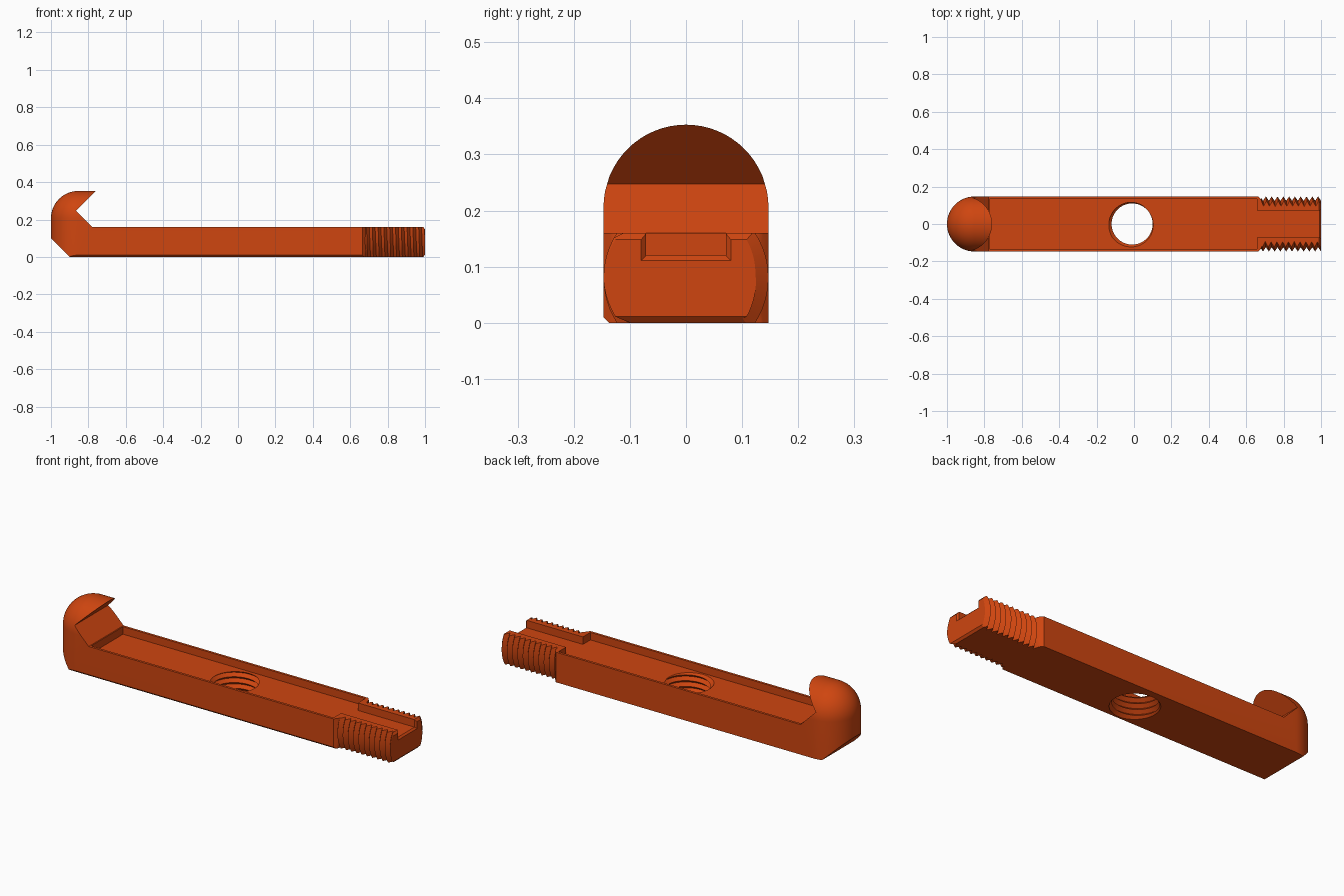
import bpy, bmesh
from math import sin, cos, pi
from mathutils import Matrix, Vector

if "Cube" in bpy.data.objects:
    bpy.data.objects.remove(bpy.data.objects["Cube"], do_unlink=True)

RADIUS = 0.147      # half width of the bar and radius of the dome
HEIGHT = 0.16       # bar thickness
DOME_X, DOME_Z = -0.853, 0.206

orange = bpy.data.materials.new("burnt_orange")
orange.use_nodes = True
orange.diffuse_color = (0.62, 0.06, 0.005, 1)
orange.node_tree.nodes["Principled BSDF"].inputs["Base Color"].default_value = (0.62, 0.06, 0.005, 1)


def make_object(name, bm, matrix=Matrix()):
    bmesh.ops.transform(bm, matrix=matrix, verts=bm.verts)
    bmesh.ops.recalc_face_normals(bm, faces=bm.faces)
    mesh = bpy.data.meshes.new(name)
    bm.to_mesh(mesh)
    bm.free()
    mesh.materials.append(orange)
    obj = bpy.data.objects.new(name, mesh)
    bpy.context.collection.objects.link(obj)
    return obj


def box(name, low, high):
    bm = bmesh.new()
    low, high = Vector(low), Vector(high)
    bmesh.ops.create_cube(bm, size=1)
    return make_object(name, bm, Matrix.Translation((low + high) / 2) @ Matrix.Diagonal((*(high - low), 1)))


def prism(name, points, half_width):
    """Side profile in x and z, extruded along y."""
    bm = bmesh.new()
    face = bm.faces.new([bm.verts.new((x, -half_width, z)) for x, z in points])
    made = bmesh.ops.extrude_face_region(bm, geom=[face])["geom"]
    bmesh.ops.translate(bm, vec=(0, 2 * half_width, 0),
                        verts=[v for v in made if isinstance(v, bmesh.types.BMVert)])
    return make_object(name, bm)


def hull(name, points):
    bm = bmesh.new()
    for p in points:
        bm.verts.new(p)
    bmesh.ops.remove_doubles(bm, verts=bm.verts, dist=0.0005)
    bmesh.ops.convex_hull(bm, input=bm.verts)
    bmesh.ops.delete(bm, geom=[v for v in bm.verts if not v.link_faces], context='VERTS')
    bmesh.ops.dissolve_limit(bm, angle_limit=0.002, verts=bm.verts, edges=bm.edges)
    return make_object(name, bm)


def threaded_rod(name, root, crest, pitch, turns, matrix, sides=64):
    """Closed rod along local z with a helical V thread."""
    bm = bmesh.new()
    rows = []
    for i in range(2 * turns + 1):
        r = crest if i % 2 else root
        rows.append([bm.verts.new((r * cos(2 * pi * j / sides), r * sin(2 * pi * j / sides),
                                   pitch * (i / 2 + j / sides))) for j in range(sides)])
    # Each row runs on into the row two further up
    for i in range(2 * turns - 2):
        a = rows[i] + [rows[i + 2][0]]
        b = rows[i + 1] + [rows[i + 3][0]]
        for j in range(sides):
            bm.faces.new((a[j], a[j + 1], b[j + 1], b[j]))
    # Fan caps on the open helical ends
    n = 2 * turns - 2
    for i, z in ((0, -pitch), (n, pitch * (turns + 2))):
        centre = bm.verts.new((0, 0, z))
        loop = rows[i] + [rows[i + 2][0], rows[i + 1][0]]
        for k in range(len(loop)):
            bm.faces.new((centre, loop[k], loop[(k + 1) % len(loop)]))
    bmesh.ops.delete(bm, geom=[v for v in bm.verts if not v.link_faces], context='VERTS')
    return make_object(name, bm, matrix)


def boolean(target, tool, operation):
    mod = target.modifiers.new(operation, 'BOOLEAN')
    mod.operation, mod.object, mod.solver = operation, tool, 'EXACT'
    bpy.context.view_layer.objects.active = target
    bpy.ops.object.modifier_apply(modifier=mod.name)
    bpy.data.objects.remove(tool, do_unlink=True)


# Outer envelope: domed round end, arched section, tapered shoulder
steps = 16
shell = []
for i in range(steps + 1):
    lat = pi / 2 * i / steps
    r, z = RADIUS * cos(lat), DOME_Z + RADIUS * sin(lat)
    for j in range(2 * steps + 1):
        lon = pi / 2 + pi * j / (2 * steps)
        shell.append((DOME_X + r * cos(lon), r * sin(lon), z))
        if i == 0:
            shell.append((DOME_X + r * cos(lon), r * sin(lon), -0.05))
    shell += [(0.665, r, z), (0.665, -r, z)]
shell += [(0.665, s * RADIUS, -0.05) for s in (-1, 1)]
for j in range(4 * steps):
    a = 2 * pi * j / (4 * steps)
    shell.append((0.69, 0.122 * cos(a), HEIGHT / 2 + 0.122 * sin(a)))
bar = hull("hooked_bar", shell)

# Side silhouette with the hook notch and sloped heel
silhouette = [(-0.9, 0), (0.72, 0), (0.72, HEIGHT), (-0.778, HEIGHT), (-0.865, 0.247),
              (-0.66, 0.452), (-1.1, 0.452), (-1.1, 0.2)]
boolean(bar, prism("silhouette_cutter", silhouette, 0.3), 'INTERSECT')

# Bevel along the front lower edge
bevel = box("edge_cutter", (-1.2, -0.05, -0.05), (0.68, 0.05, 0.05))
bevel.rotation_euler.x = pi / 4
bevel.location = (0, -RADIUS - 0.03, -0.03)
bevel.location.y += 0.005 - 0.05 * 2 ** 0.5 / 2 + 0.03
bevel.location.z += 0.005 - 0.05 * 2 ** 0.5 / 2 + 0.03
bpy.context.view_layer.update()
boolean(bar, bevel, 'DIFFERENCE')

# Flattened threaded end
along_x = Matrix.Translation((0.62, 0, HEIGHT / 2)) @ Matrix.Rotation(pi / 2, 4, 'Y')
thread = threaded_rod("threaded_end", 0.124, RADIUS, 0.031, 15, along_x)
end = [(0.68, 0), (0.99, 0), (1, 0.011), (1, 0.148), (0.99, HEIGHT), (0.68, HEIGHT)]
boolean(thread, prism("end_cutter", end, 0.3), 'INTERSECT')
boolean(bar, thread, 'UNION')

# Wide pocket, narrow slot with a flared mouth
boolean(bar, box("pocket_cutter", (-0.772, -0.134, 0.12), (0.658, 0.134, 0.2)), 'DIFFERENCE')
boolean(bar, box("slot_cutter", (0.6, -0.071, 0.12), (1.1, 0.071, 0.2)), 'DIFFERENCE')
flare = [(x, s * w, z) for x, w, low in ((0.99, 0.07, 0.121), (1.01, 0.09, 0.101))
         for s in (-1, 1) for z in (low, 0.2)]
boolean(bar, hull("flare_cutter", flare), 'DIFFERENCE')

# Threaded hole through the middle
hole = threaded_rod("hole_cutter", 0.11, 0.128, 0.031, 12, Matrix.Translation((-0.01, 0, -0.1)))
boolean(bar, hole, 'DIFFERENCE')

# Smooth dome, crisp edges
bpy.ops.object.select_all(action='DESELECT')
bar.select_set(True)
bpy.context.view_layer.objects.active = bar
bpy.ops.object.shade_smooth_by_angle(angle=pi / 6)
